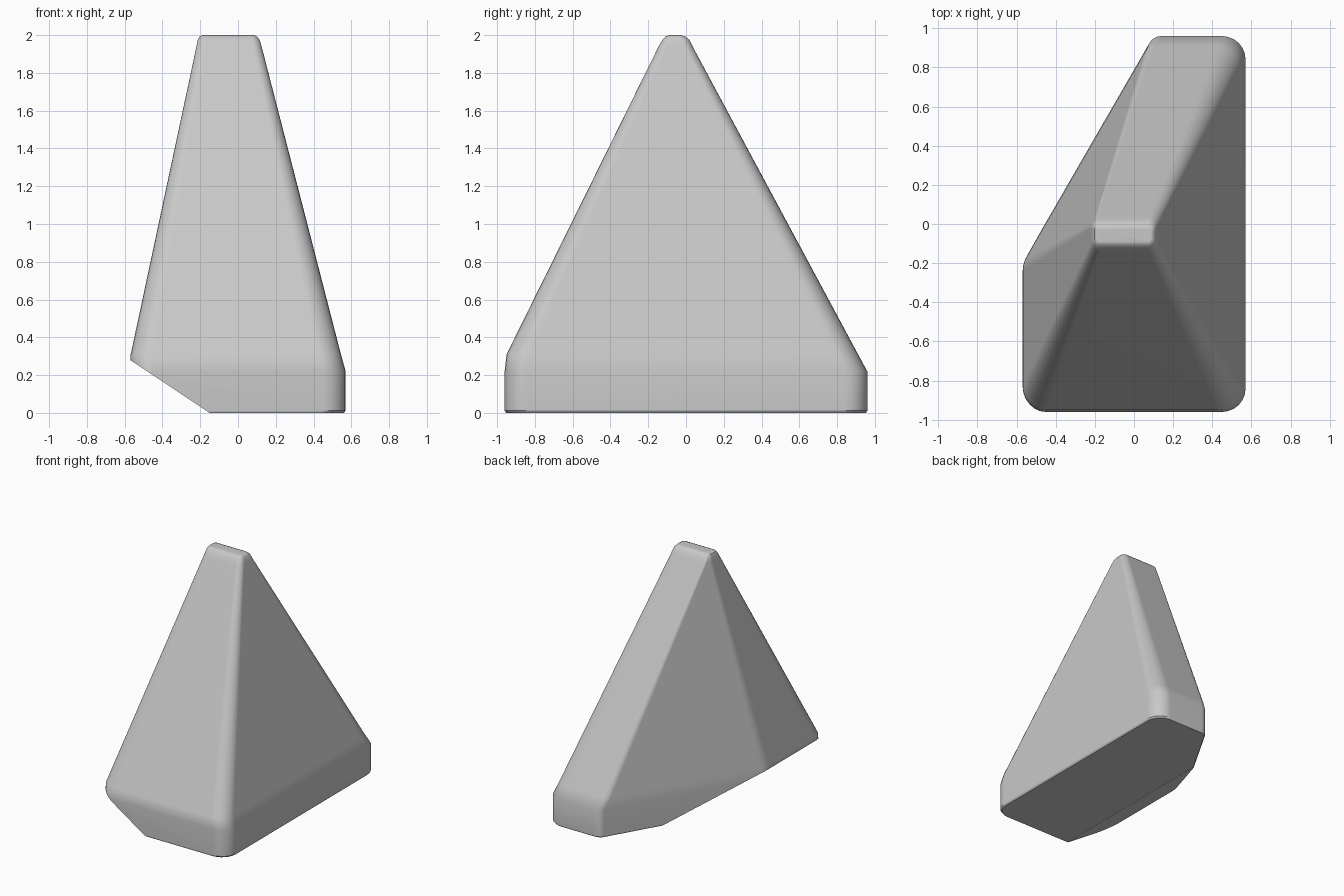
import bpy
import bmesh
import math
from mathutils import Vector

cube = bpy.data.objects.get("Cube")
if cube:
    bpy.data.objects.remove(cube, do_unlink=True)

# Material
grey = bpy.data.materials.new("light_grey")
grey.use_nodes = True
colour = (0.58, 0.58, 0.58, 1)
grey.diffuse_color = colour
shader = next(n for n in grey.node_tree.nodes if n.type == "BSDF_PRINCIPLED")
shader.inputs["Base Color"].default_value = colour

STEPS = 6                        # segments in each rounded corner
CUT = Vector((-0.866, 0.5))      # direction of the slanted back corner face


def fillet(p, before, after, t):
    """Arc replacing corner p, touching its edges at distance t."""
    u, v = (before - p).normalized(), (after - p).normalized()
    half = u.angle(v) / 2
    radius = t * math.tan(half)
    centre = p + (u + v).normalized() * (t / math.cos(half))
    a = (p + u * t - centre).normalized()
    b = (p + v * t - centre).normalized()
    return [centre + a.slerp(b, i / STEPS) * radius for i in range(STEPS + 1)]


def section(left, right, front, back, cut, big, small):
    """Five-sided outline: a rectangle with its back left corner sliced off."""
    corners = [
        Vector((left, front)),
        Vector((right, front)),
        Vector((right, back)),
        Vector(((cut - CUT.y * back) / CUT.x, back)),
        Vector((left, (cut - CUT.x * left) / CUT.y)),
    ]
    outline = []
    for i, p in enumerate(corners):
        t = big if i < 3 else small
        outline += fillet(p, corners[i - 1], corners[(i + 1) % 5], t)
    return outline


# Height, then left, right, front, back, slanted face, corner sizes
levels = [
    (0.0, -0.565, 0.562, -0.953, 0.953, 0.387, 0.12, 0.04),
    (0.012, -0.57, 0.57, -0.96, 0.96, 0.394, 0.12, 0.04),
    (0.22, -0.57, 0.57, -0.96, 0.96, 0.394, 0.12, 0.04),
    (0.31, -0.568, 0.545, -0.95, 0.911, 0.39, 0.12, 0.04),
    (1.94, -0.22, 0.125, -0.145, 0.035, 0.186, 0.045, 0.012),
    (1.975, -0.213, 0.114, -0.125, 0.018, 0.178, 0.04, 0.01),
    (1.993, -0.203, 0.1, -0.107, -0.004, 0.165, 0.03, 0.008),
    (2.0, -0.188, 0.085, -0.09, -0.025, 0.148, 0.02, 0.004),
]

# Tapered body lofted through the levels
bm = bmesh.new()
rings = [[bm.verts.new((p.x, p.y, z)) for p in section(*shape)]
         for z, *shape in levels]
for lower, upper in zip(rings, rings[1:]):
    for i in range(len(lower)):
        j = (i + 1) % len(lower)
        bm.faces.new((lower[i], lower[j], upper[j], upper[i]))
bm.faces.new(list(reversed(rings[0])))
bm.faces.new(rings[-1])

# Sloping cut along the lower left edge
hit = bmesh.ops.bisect_plane(
    bm, geom=bm.verts[:] + bm.edges[:] + bm.faces[:],
    plane_co=(-0.15, 0, 0), plane_no=(-0.28, 0, -0.42), clear_outer=True)
rim = [e for e in hit["geom_cut"] if isinstance(e, bmesh.types.BMEdge)]
bmesh.ops.holes_fill(bm, edges=rim, sides=0)
bmesh.ops.recalc_face_normals(bm, faces=bm.faces[:])

mesh = bpy.data.meshes.new("tapered_body")
bm.to_mesh(mesh)
bm.free()
mesh.materials.append(grey)
body = bpy.data.objects.new("tapered_body", mesh)
bpy.context.collection.objects.link(body)

# Soft rounded corners, crisp underside
bpy.ops.object.select_all(action="DESELECT")
body.select_set(True)
bpy.context.view_layer.objects.active = body
bpy.ops.object.shade_smooth_by_angle(angle=math.radians(32))
weighted = body.modifiers.new("face_weighted_shading", "WEIGHTED_NORMAL")
weighted.keep_sharp = True
